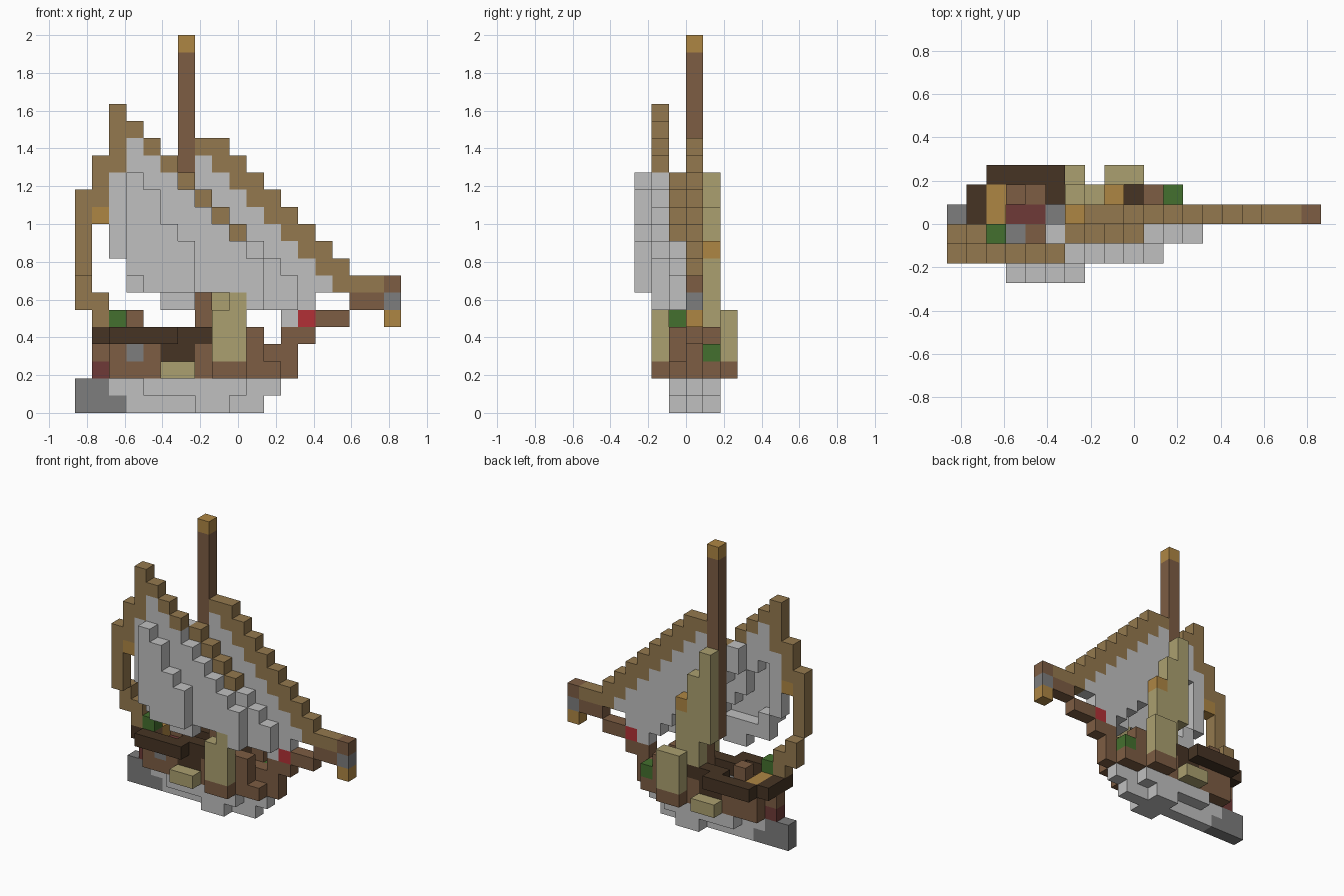
import bpy
import bmesh
from mathutils import Vector

cube = bpy.data.objects.get("Cube")
if cube:
    bpy.data.objects.remove(cube, do_unlink=True)

UNIT = 2 / 22
ORIGIN = Vector((-9.5, -3, 0))
PALETTE = {
    "light_grey": "c0c0c0", "dark_grey": "7d7d7d", "tan": "94794e",
    "brown": "7d5d43", "dark_brown": "463424", "pale_tan": "aba070",
    "gold": "ae8644", "green": "44702e", "red": "b23036", "maroon": "6e3a37",
}


def linear(code):
    parts = [int(code[n:n + 2], 16) / 255 for n in (0, 2, 4)]
    return [((c + 0.055) / 1.055) ** 2.4 for c in parts] + [1]


materials = {}
for name, code in PALETTE.items():
    mat = bpy.data.materials.new(name)
    mat.use_nodes = True
    mat.diffuse_color = linear(code)
    mat.node_tree.nodes["Principled BSDF"].inputs["Base Color"].default_value = linear(code)
    materials[name] = mat

cells = {}


def span(v):
    return range(v[0], v[1] + 1) if isinstance(v, tuple) else (v,)


def box(part, color, i, j, k):
    """Fill a block of unit cubes; later blocks replace earlier ones."""
    for x in span(i):
        for y in span(j):
            for z in span(k):
                cells[x, y, z] = (part, color)


CENTRE = 3
SIDES = (2, 4)       # hull walls
OUTER = (1, 5)       # outermost hull rows

# Keel and rudder
box("keel", "light_grey", (2, 11), CENTRE, 1)
box("keel", "light_grey", (3, 10), CENTRE, 0)
for j in SIDES:
    box("keel", "light_grey", (4, 9), j, 1)
    box("keel", "light_grey", (7, 8), j, 0)
box("rudder", "dark_grey", (0, 1), CENTRE, (0, 1))
box("rudder", "dark_grey", 2, CENTRE, 0)

# Hull
box("hull", "brown", (1, 12), CENTRE, (2, 3))
box("hull", "brown", (12, 13), CENTRE, 4)
box("hull", "maroon", 1, CENTRE, 2)
for j in SIDES:
    box("hull", "brown", (2, 11), j, 2)
    box("hull", "brown", (2, 10), j, 3)
    box("hull", "brown", (8, 10), j, 4)
    box("hull", "dark_brown", (5, 6), j, 3)
for j in OUTER:
    box("hull", "brown", (8, 9), j, 2)
    box("side_step", "pale_tan", (5, 6), j, 2)
    box("side_board", "pale_tan", (8, 9), j, (3, 5))
box("side_board", "pale_tan", 9, 1, 6)

# Rail and deck details
box("rail", "dark_brown", 1, (2, 4), 4)
for j in OUTER:
    box("rail", "dark_brown", (2, 5), j, 4)
for j in SIDES:
    box("rail", "dark_brown", (5, 7), j, 4)
box("rail", "dark_brown", 9, 4, 4)
box("hatch", "maroon", (3, 4), CENTRE, 3)
box("hatch", "dark_grey", 5, CENTRE, 3)
box("hatch", "dark_grey", 3, 2, 3)
box("cabin", "gold", 2, (3, 4), 4)
box("cabin", "brown", 2, 2, 4)
box("cabin", "green", 2, 2, 5)
box("cabin", "brown", 3, 4, (4, 5))
box("bow_lamp", "green", 11, 4, 3)

# Bowsprit
box("bowsprit", "red", 13, CENTRE, 5)
box("bowsprit", "brown", (14, 15), CENTRE, 5)
box("bowsprit", "brown", (16, 17), CENTRE, 6)
for k, color in enumerate(("gold", "dark_grey", "brown"), 5):
    box("bowsprit", color, 18, CENTRE, k)

# Jib below the stepped forestay
for i in range(7, 17):
    top = min(15, 23 - i)
    if i < 15:
        box("jib", "light_grey", i, CENTRE, (max(17 - i, i - 7), top - 1))
    box("forestay", "tan", i, CENTRE, top if i in (7, 16) else (top - 1, top))
box("forestay", "tan", 17, CENTRE, 7)

# Mast, with its lower length one step forward
box("mast", "brown", 7, CENTRE, (2, 7))
box("mast", "brown", 6, CENTRE, (7, 20))
box("mast", "gold", 6, CENTRE, 21)

# Mainsail: stepped gaff, sheet, and a hollow bulge in front
for i in range(2, 10):
    box("gaff", "tan", i, 1 if i < 6 else 2, 19 - i)
box("mainsail", "light_grey", 2, 1, (9, 13))
for i in range(3, 11):
    box("mainsail", "light_grey", i, 1, (6 if i in (5, 6, 10) else 7, 18 - i))
for i in range(5, 13):
    top = 18 - i if i < 10 else 19 - i
    box("mainsail", "light_grey", i, 2, (top - 1 if i < 10 else 6, top))
for i, low, high in ((3, 8, 13), (4, 7, 12), (5, 7, 10), (6, 7, 9)):
    box("mainsail", "light_grey", i, 0, (low, high))
    for k in range(low + 1, high):
        cells.pop((i, 1, k), None)

# Curved yard behind the mainsail
box("aft_yard", "tan", 2, 1, (14, 16))
box("aft_yard", "tan", 1, 1, (12, 14))
box("aft_yard", "gold", 1, 1, 11)
box("aft_yard", "tan", 0, 1, (8, 12))
box("aft_yard", "tan", 0, 2, (6, 7))
box("aft_yard", "tan", 1, 2, (5, 6))

# Small sail on the far side
box("far_sail", "pale_tan", 6, 4, (7, 13))
box("far_sail", "pale_tan", 7, 4, (5, 11))
box("far_sail", "pale_tan", 8, 4, (5, 8))
box("far_sail", "gold", 8, 4, 9)


def build(part):
    """Make one object from the exposed cube faces of a part."""
    bm = bmesh.new()
    used = []
    for cell, (owner, color) in cells.items():
        if owner != part:
            continue
        if color not in used:
            used.append(color)
        base = Vector(cell) + ORIGIN
        for axis in range(3):
            for side in (0, 1):
                near = list(cell)
                near[axis] += 2 * side - 1
                if tuple(near) in cells:
                    continue
                u, v = (axis + 1) % 3, (axis + 2) % 3
                loop = []
                for a, b in ((0, 0), (1, 0), (1, 1), (0, 1)):
                    p = base.copy()
                    p[axis] += side
                    p[u] += a
                    p[v] += b
                    loop.append(bm.verts.new(p * UNIT))
                face = bm.faces.new(loop if side else loop[::-1])
                face.material_index = used.index(color)
    bmesh.ops.remove_doubles(bm, verts=bm.verts[:], dist=UNIT / 100)
    mesh = bpy.data.meshes.new(part)
    bm.to_mesh(mesh)
    bm.free()
    for color in used:
        mesh.materials.append(materials[color])
    bpy.context.collection.objects.link(bpy.data.objects.new(part, mesh))


for part in sorted({owner for owner, color in cells.values()}):
    build(part)
